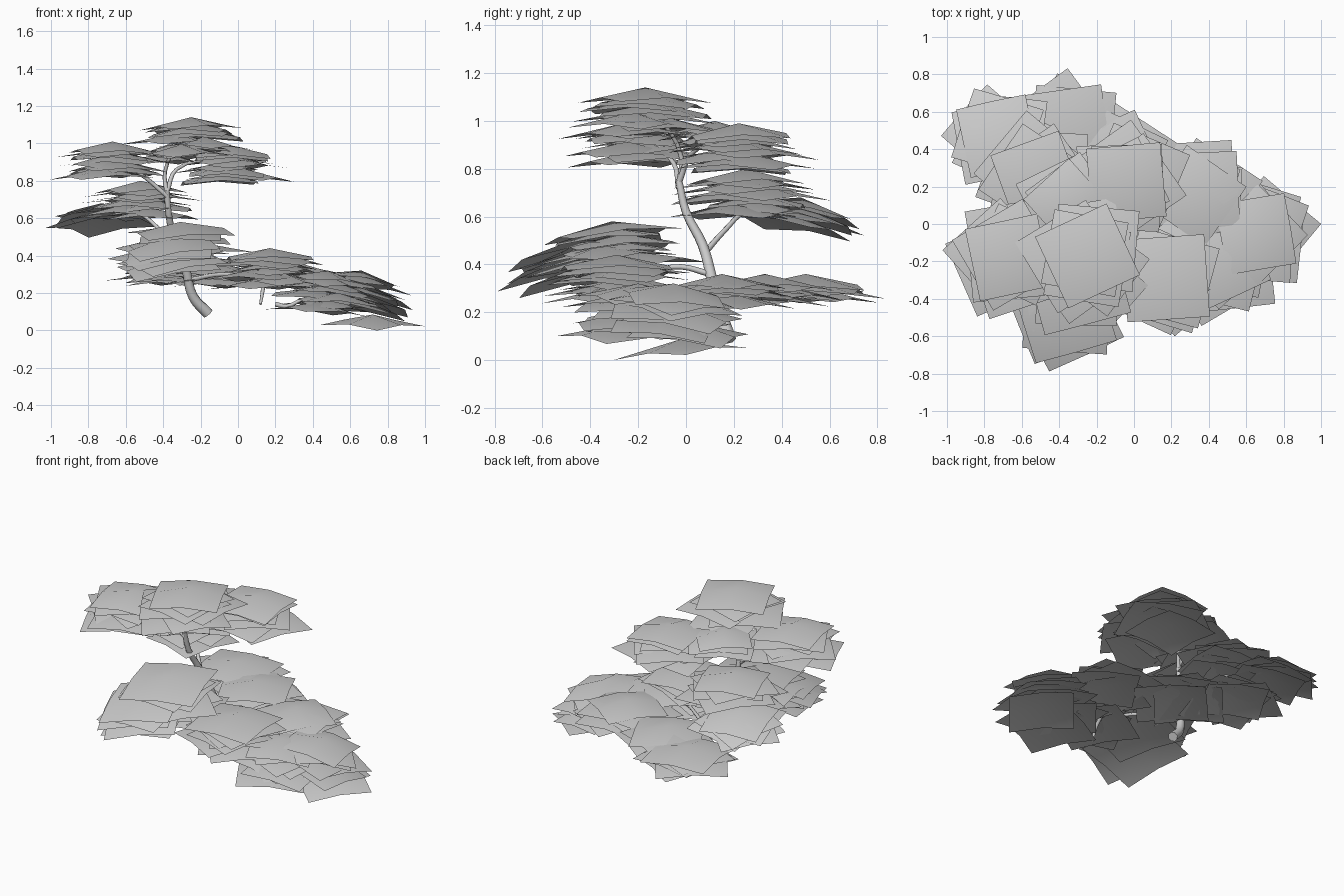
import bpy, bmesh, math, random
from mathutils import Vector, Matrix

default = bpy.data.objects.get("Cube")
if default:
    bpy.data.objects.remove(default, do_unlink=True)

random.seed(7)
GREY = (0.6, 0.6, 0.6, 1)
grey = bpy.data.materials.new("plain grey")
grey.use_nodes = True
grey.diffuse_color = GREY
grey.node_tree.nodes["Principled BSDF"].inputs["Base Color"].default_value = GREY


def add_mesh(name, bm):
    mesh = bpy.data.meshes.new(name)
    bm.to_mesh(mesh)
    bm.free()
    mesh.materials.append(grey)
    mesh.shade_smooth()
    obj = bpy.data.objects.new(name, mesh)
    bpy.context.collection.objects.link(obj)


def add_card(bm, centre, size, yaw, drop, tilt):
    """One square leaf card, peaked in the middle and drooping to its corners."""
    grid = bmesh.ops.create_grid(bm, x_segments=2, y_segments=2, size=size / 2)
    for v in grid["verts"]:
        v.co.z = -drop * (v.co.length / (size * 0.7071))
    turn = Matrix.Rotation(tilt[0], 4, 'X') @ Matrix.Rotation(tilt[1], 4, 'Y')
    place = Matrix.Translation(centre) @ turn @ Matrix.Rotation(math.radians(yaw), 4, 'Z')
    bmesh.ops.transform(bm, matrix=place, verts=grid["verts"])


def foliage_pad(name, x, y, low, high, size, spread, count, yaw, tilt=(0, 0)):
    """A stack of leaf cards, the top one central and the rest scattered."""
    bm = bmesh.new()
    drop = 0.065
    for i in range(count):
        t = i / (count - 1)
        z = high + (low + drop - high) * t
        angle = i * 2.4 + yaw
        reach = spread * min(1, t * 1.6)
        centre = (x + reach * math.cos(angle), y + reach * math.sin(angle), z)
        wobble = [a + random.uniform(-0.025, 0.025) for a in tilt]
        add_card(bm, centre, size * random.uniform(0.9, 1.06),
                 yaw + (random.uniform(-40, 40) if i else 0), drop, wobble)
    add_mesh(name, bm)


def branch(name, points, start, end):
    """A tapering round limb along a smooth path."""
    curve = bpy.data.curves.new(name, 'CURVE')
    curve.dimensions = '3D'
    curve.bevel_depth = 1
    curve.bevel_resolution = 2
    curve.resolution_u = 4
    curve.use_fill_caps = True
    spline = curve.splines.new('BEZIER')
    spline.bezier_points.add(len(points) - 1)
    for i, (bp, p) in enumerate(zip(spline.bezier_points, points)):
        bp.co = p
        bp.handle_left_type = bp.handle_right_type = 'AUTO'
        bp.radius = start + (end - start) * i / (len(points) - 1)
    curve.materials.append(grey)
    obj = bpy.data.objects.new(name, curve)
    bpy.context.collection.objects.link(obj)


# Crown
foliage_pad("crown_pad", -0.25, -0.17, 0.93, 1.14, 0.42, 0.09, 8, 25)
foliage_pad("crown_under_pad", -0.36, 0.12, 0.89, 1.00, 0.36, 0.04, 3, 42)
foliage_pad("upper_right_pad", -0.67, -0.18, 0.81, 1.01, 0.42, 0.07, 8, 12)
foliage_pad("upper_left_pad", -0.04, 0.22, 0.78, 0.99, 0.42, 0.06, 8, 5)

# Middle tier behind the trunk
foliage_pad("middle_pad", -0.52, 0.25, 0.59, 0.80, 0.43, 0.08, 8, 20)
foliage_pad("back_right_pad", -0.73, 0.48, 0.55, 0.68, 0.41, 0.05, 6, 12, (-0.18, -0.06))

# Low tier behind the trunk
foliage_pad("low_back_right_pad", -0.36, 0.50, 0.24, 0.36, 0.42, 0.05, 6, 8)
foliage_pad("low_back_middle_pad", -0.10, 0.33, 0.23, 0.36, 0.42, 0.06, 6, 25)
foliage_pad("low_back_left_pad", 0.33, 0.15, 0.22, 0.36, 0.42, 0.07, 7, 55)

# Low front pad
foliage_pad("front_pad", -0.31, -0.31, 0.34, 0.58, 0.46, 0.09, 8, 15, (0.08, -0.03))
foliage_pad("front_drooping_pad", -0.38, -0.48, 0.33, 0.50, 0.46, 0.04, 5, 17, (0.2, -0.1))

# Low spreading branch on the left
foliage_pad("low_middle_pad", 0.17, -0.29, 0.22, 0.44, 0.42, 0.08, 8, 4)
foliage_pad("low_outer_pad", 0.48, -0.20, 0.09, 0.32, 0.40, 0.07, 8, 25, (0, 0.1))
foliage_pad("low_tip_pad", 0.66, -0.05, 0.10, 0.32, 0.42, 0.06, 8, 10, (-0.08, 0.18))

# Lowest single leaf card at the tip
bm = bmesh.new()
add_card(bm, Vector((0.72, -0.03, 0.085)), 0.40, 50, 0.06, (0.09, 0.02))
add_mesh("lowest_leaf_card", bm)

# Trunk and limbs
branch("trunk", [(-0.16, 0.18, 0.09), (-0.24, 0.15, 0.18), (-0.28, 0.11, 0.33),
                 (-0.34, 0.07, 0.48), (-0.37, 0.0, 0.62), (-0.38, -0.03, 0.75)], 0.031, 0.015)
limbs = {
    "crown_limb": [(-0.38, -0.03, 0.73), (-0.39, -0.02, 0.85), (-0.30, -0.12, 1.03)],
    "upper_right_limb": [(-0.38, -0.03, 0.72), (-0.5, -0.05, 0.82), (-0.66, -0.15, 0.92)],
    "upper_left_limb": [(-0.38, -0.03, 0.74), (-0.33, 0.02, 0.86), (-0.1, 0.17, 0.91)],
    "middle_limb": [(-0.33, 0.08, 0.45), (-0.42, 0.16, 0.54), (-0.52, 0.25, 0.62), (-0.7, 0.45, 0.62)],
    "front_limb": [(-0.29, 0.1, 0.36), (-0.3, -0.02, 0.39), (-0.31, -0.15, 0.38), (-0.33, -0.3, 0.42)],
    "low_limb": [(-0.26, 0.13, 0.27), (-0.08, 0.0, 0.3), (0.14, -0.15, 0.27), (0.45, -0.15, 0.22)],
    "low_twig": [(0.14, -0.15, 0.27), (0.13, -0.22, 0.2), (0.12, -0.25, 0.14)],
    "low_outer_twig": [(0.2, -0.2, 0.14), (0.26, -0.2, 0.13), (0.36, -0.2, 0.17), (0.5, -0.2, 0.16)],
}
for name, points in limbs.items():
    branch(name, points, 0.013, 0.007)
